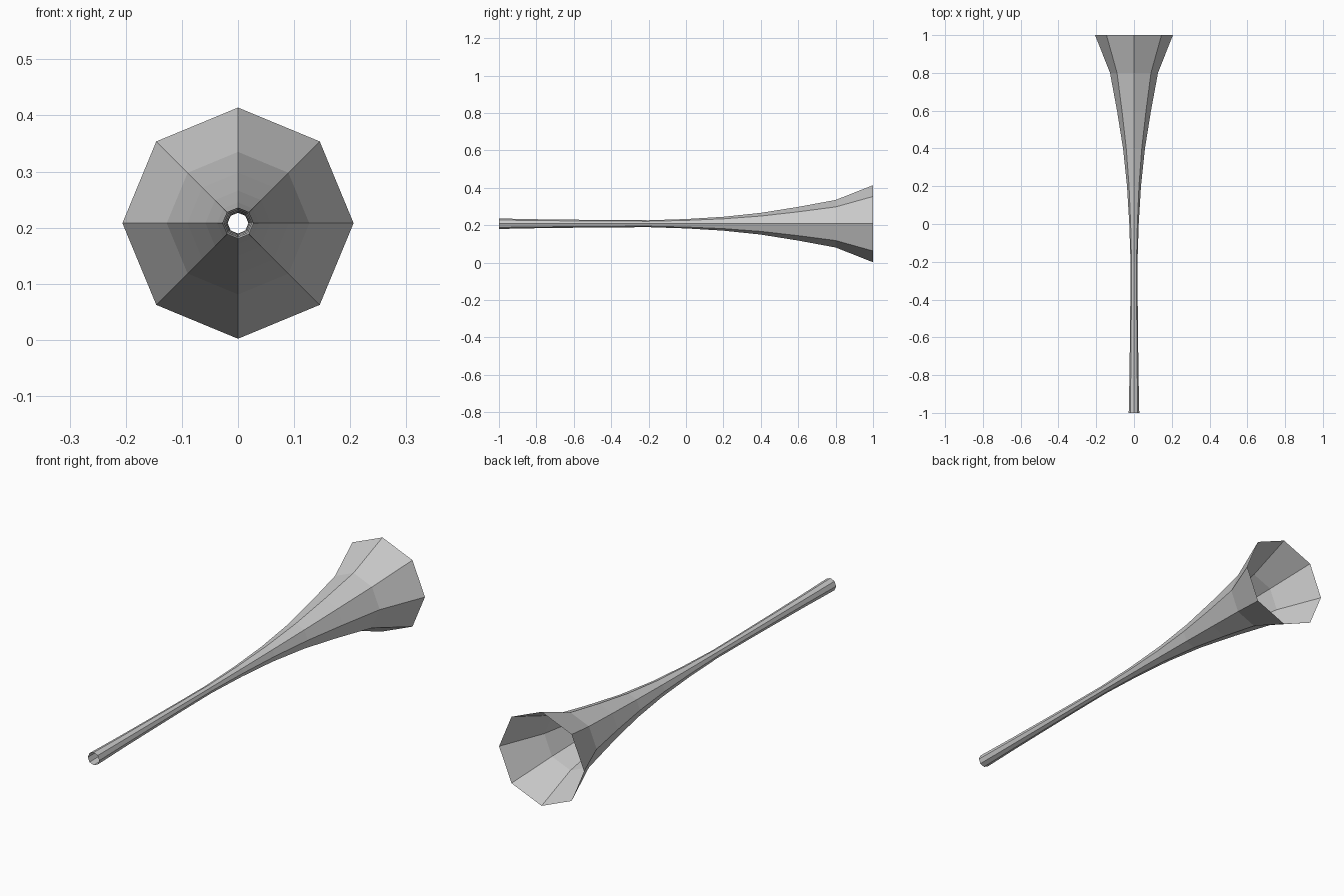
import bpy, bmesh
from math import sin, cos, tau

if "Cube" in bpy.data.objects:
    bpy.data.objects.remove(bpy.data.objects["Cube"])

SIDES = 8
CENTRE_Z = 0.208

# Radius of the tube along its length: (y, radius)
profile = [(-1.0, 0.028), (-0.8, 0.024), (-0.6, 0.0215), (-0.4, 0.0195),
           (-0.2, 0.0185), (0.0, 0.025), (0.2, 0.037), (0.4, 0.058),
           (0.6, 0.09), (0.8, 0.127), (1.0, 0.206)]

# Open eight-sided horn, lofted ring by ring
bm = bmesh.new()
rings = [[bm.verts.new((r * cos(tau * i / SIDES), y, CENTRE_Z + r * sin(tau * i / SIDES)))
          for i in range(SIDES)] for y, r in profile]
for a, b in zip(rings, rings[1:]):
    for i in range(SIDES):
        j = (i + 1) % SIDES
        bm.faces.new((a[i], b[i], b[j], a[j]))
bm.normal_update()
# Make every face point away from the horn's axis
flipped = [f for f in bm.faces
           if f.normal.x * f.calc_center_median().x
           + f.normal.z * (f.calc_center_median().z - CENTRE_Z) < 0]
bmesh.ops.reverse_faces(bm, faces=flipped)

mesh = bpy.data.meshes.new("horn")
bm.to_mesh(mesh)
bm.free()
horn = bpy.data.objects.new("horn", mesh)
bpy.context.collection.objects.link(horn)
